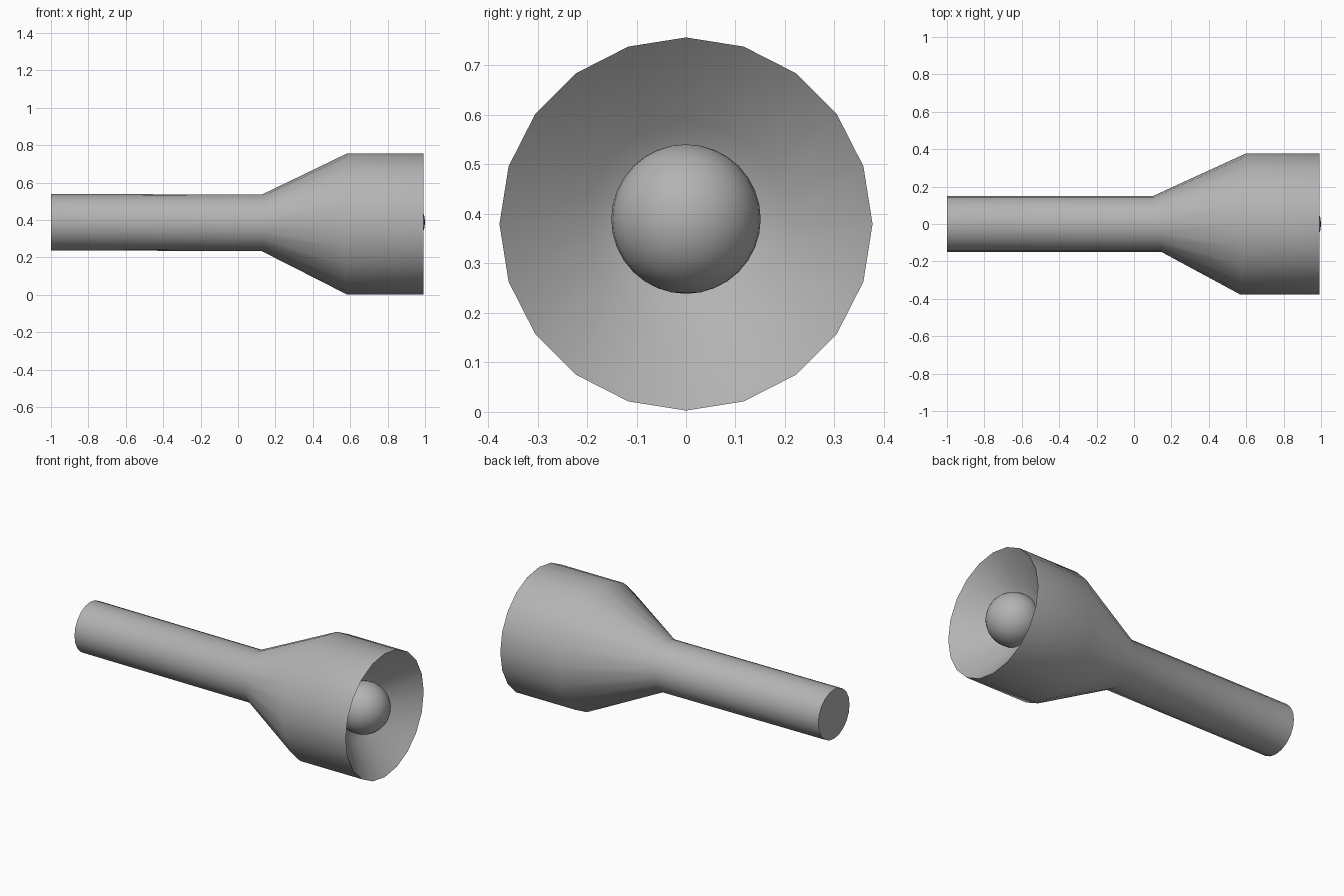
import bpy, bmesh, math

old = bpy.data.objects.get("Cube")
if old:
    bpy.data.objects.remove(old, do_unlink=True)

SIDES = 20

grey = bpy.data.materials.new("plain_grey")
grey.use_nodes = True
grey.diffuse_color = (0.45, 0.45, 0.45, 1)
grey.node_tree.nodes["Principled BSDF"].inputs["Base Color"].default_value = (0.45, 0.45, 0.45, 1)


def finish(obj):
    obj.data.materials.append(grey)
    bpy.ops.object.select_all(action='DESELECT')
    obj.select_set(True)
    bpy.context.view_layer.objects.active = obj
    bpy.ops.object.shade_smooth_by_angle(angle=math.radians(40))


def ring(bm, x, radius, z, slant=0.0):
    """Ring around the x axis; slant shifts x with y."""
    verts = []
    for i in range(SIDES):
        a = 2 * math.pi * i / SIDES
        y = radius * math.sin(a)
        verts.append(bm.verts.new((x + slant * y, y, z + radius * math.cos(a))))
    return verts


# Torch body: handle, flared head, rim and reflector bowl in one loft
sections = [
    (-1.0, 0.151, 0.389, 0.0),    # handle end
    (0.127, 0.151, 0.385, -0.15), # neck
    (0.583, 0.377, 0.379, 0.04),  # shoulder
    (0.992, 0.377, 0.379, 0.0),   # rim
    (0.84, 0.2, 0.383, 0.0),      # bowl
]
bm = bmesh.new()
rings = [ring(bm, *s) for s in sections]
for a, b in zip(rings, rings[1:]):
    for i in range(SIDES):
        j = (i + 1) % SIDES
        bm.faces.new((a[i], a[j], b[j], b[i]))
bm.faces.new(rings[0])
tip = bm.verts.new((0.74, 0, 0.387))
for i in range(SIDES):
    bm.faces.new((rings[-1][i], rings[-1][(i + 1) % SIDES], tip))
bmesh.ops.recalc_face_normals(bm, faces=bm.faces)
mesh = bpy.data.meshes.new("torch_body")
bm.to_mesh(mesh)
bm.free()
body = bpy.data.objects.new("torch_body", mesh)
bpy.context.collection.objects.link(body)
finish(body)

# Round bulb in the bowl
bpy.ops.mesh.primitive_uv_sphere_add(segments=32, ring_count=16, radius=0.151,
                                     location=(0.849, 0, 0.389))
bulb = bpy.context.object
bulb.name = "bulb"
finish(bulb)
